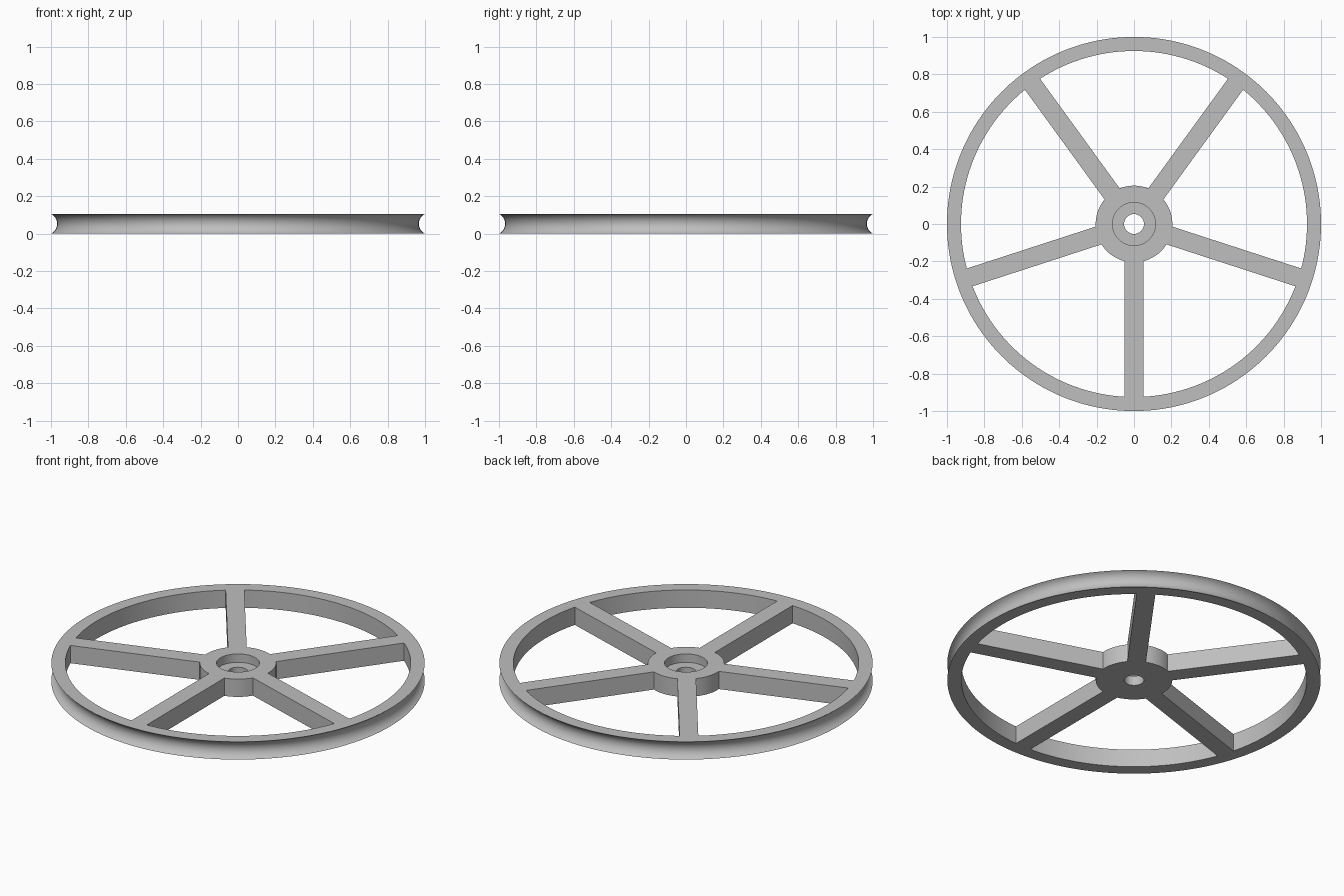
import bpy
import bmesh
import math
from mathutils import Matrix

cube = bpy.data.objects.get("Cube")
if cube:
    bpy.data.objects.remove(cube, do_unlink=True)

HEIGHT = 0.105
RIM_INNER = 0.925
GROOVE_DEPTH = 0.033
HUB_RADIUS = 0.205
BORE_RADIUS = 0.115
HOLE_RADIUS = 0.053
BORE_FLOOR = 0.055
SPOKE_WIDTH = 0.1
SPOKES = 5

grey = bpy.data.materials.new("plain grey")
grey.use_nodes = True
colour = (0.52, 0.52, 0.52, 1)
grey.diffuse_color = colour
grey.node_tree.nodes["Principled BSDF"].inputs["Base Color"].default_value = colour


def make_object(name, bm):
    bmesh.ops.recalc_face_normals(bm, faces=bm.faces)
    mesh = bpy.data.meshes.new(name)
    bm.to_mesh(mesh)
    bm.free()
    mesh.materials.append(grey)
    obj = bpy.data.objects.new(name, mesh)
    bpy.context.collection.objects.link(obj)
    return obj


def lathe(name, profile, steps):
    """Spin a closed (radius, height) profile around z."""
    bm = bmesh.new()
    rings = []
    for i in range(steps):
        a = 2 * math.pi * i / steps
        rings.append([bm.verts.new((r * math.cos(a), r * math.sin(a), z))
                      for r, z in profile])
    n = len(profile)
    for i in range(steps):
        a, b = rings[i], rings[(i + 1) % steps]
        for j in range(n):
            k = (j + 1) % n
            bm.faces.new((a[j], b[j], b[k], a[k]))
    return make_object(name, bm)


# Rim with a concave round groove all the way around
half = HEIGHT / 2
arc_radius = (half ** 2 + GROOVE_DEPTH ** 2) / (2 * GROOVE_DEPTH)
arc_centre = 1 - GROOVE_DEPTH + arc_radius
spread = math.asin(half / arc_radius)
groove = []
for i in range(17):
    t = spread * (i / 8 - 1)
    groove.append((arc_centre - arc_radius * math.cos(t),
                   half + arc_radius * math.sin(t)))
wheel = lathe("grooved_wheel", [(RIM_INNER, 0)] + groove + [(RIM_INNER, HEIGHT)], 160)

# Hub with a through hole and a wider recess on top
hub = lathe("hub", [(HOLE_RADIUS, 0), (HUB_RADIUS, 0), (HUB_RADIUS, HEIGHT),
                    (BORE_RADIUS, HEIGHT), (BORE_RADIUS, BORE_FLOOR),
                    (HOLE_RADIUS, BORE_FLOOR)], 96)

# Five straight spokes, sunk a little into hub and rim
bm = bmesh.new()
start, end = HUB_RADIUS - 0.03, RIM_INNER + 0.02
for i in range(SPOKES):
    place = (Matrix.Rotation(2 * math.pi * i / SPOKES - math.pi / 2, 4, 'Z')
             @ Matrix.Translation(((start + end) / 2, 0, half))
             @ Matrix.Diagonal((end - start, SPOKE_WIDTH, HEIGHT, 1)))
    bmesh.ops.create_cube(bm, size=1, matrix=place)
spokes = make_object("spokes", bm)

# Fuse the parts into one casting
bpy.context.view_layer.objects.active = wheel
for part in (spokes, hub):
    union = wheel.modifiers.new("join " + part.name, 'BOOLEAN')
    union.operation = 'UNION'
    union.solver = 'EXACT'
    union.object = part
    bpy.ops.object.modifier_apply(modifier=union.name)
    bpy.data.objects.remove(part, do_unlink=True)

# Smooth the round walls and keep the rims crisp
for obj in bpy.context.selected_objects:
    obj.select_set(False)
wheel.select_set(True)
bpy.ops.object.shade_smooth_by_angle(angle=math.radians(30))
